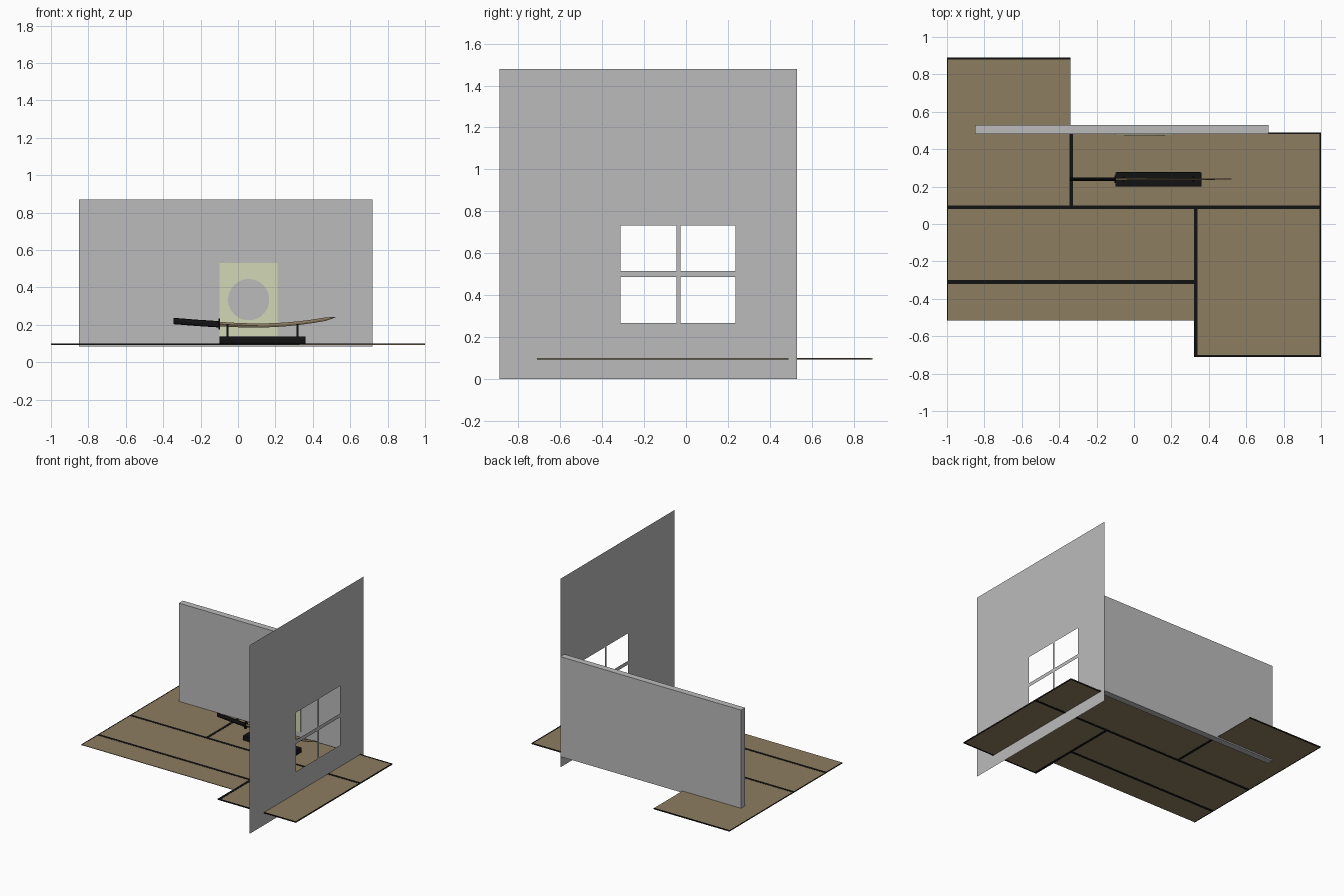
import bpy, bmesh, math
from mathutils import Vector

if "Cube" in bpy.data.objects:
    bpy.data.objects.remove(bpy.data.objects["Cube"])


def mat(name, rgb):
    m = bpy.data.materials.new(name)
    m.diffuse_color = (*rgb, 1)
    m.use_nodes = True
    m.node_tree.nodes["Principled BSDF"].inputs["Base Color"].default_value = m.diffuse_color
    return m


GREY = mat("wall grey", (0.50, 0.50, 0.50))
CREAM = mat("paper cream", (0.65, 0.69, 0.47))
STRAW = mat("straw brown", (0.27, 0.205, 0.12))
BLACK = mat("lacquer black", (0.006, 0.006, 0.006))


def finish(name, bm, material):
    me = bpy.data.meshes.new(name)
    bm.to_mesh(me)
    bm.free()
    me.materials.append(material)
    ob = bpy.data.objects.new(name, me)
    bpy.context.collection.objects.link(ob)
    return ob


def box(name, x0, x1, y0, y1, z0, z1, material, bevel=0):
    bm = bmesh.new()
    bmesh.ops.create_cube(bm, size=1)
    for v in bm.verts:
        v.co = Vector(((x0 + x1) / 2 + v.co.x * (x1 - x0),
                       (y0 + y1) / 2 + v.co.y * (y1 - y0),
                       (z0 + z1) / 2 + v.co.z * (z1 - z0)))
    ob = finish(name, bm, material)
    if bevel:
        b = ob.modifiers.new("bevel", 'BEVEL')
        b.width, b.segments = bevel, 2
    return ob


def loft(name, rings, material):
    """Closed skin through rings of equal length."""
    bm = bmesh.new()
    vs = [[bm.verts.new(p) for p in r] for r in rings]
    n = len(vs[0])
    for a, b in zip(vs, vs[1:]):
        for i in range(n):
            bm.faces.new((a[i], a[(i + 1) % n], b[(i + 1) % n], b[i]))
    bm.faces.new(vs[0])
    bm.faces.new(vs[-1])
    bmesh.ops.recalc_face_normals(bm, faces=bm.faces)
    return finish(name, bm, material)


# Floor mats
mats = [(-1, -0.34, 0.09, 0.89), (-0.34, 1, 0.09, 0.49), (-1, 0.33, -0.31, 0.09),
        (-1, 0.33, -0.515, -0.31), (0.33, 1, -0.71, 0.09)]
for i, m in enumerate(mats):
    box(f"floor_mat_{i + 1}", *m, 0.095, 0.099, STRAW)

# Black cloth borders of the mats
borders = [(-1, -0.34, 0.88, 0.89), (-0.345, -0.325, 0.09, 0.49), (-0.34, 1, 0.48, 0.49),
           (-1, 1, 0.08, 0.10), (-1, 0.33, -0.32, -0.30), (0.32, 0.34, -0.71, 0.09),
           (0.33, 1, -0.71, -0.70), (0.992, 1, -0.71, 0.49), (-1, -0.995, -0.515, 0.89)]
for i, b in enumerate(borders):
    box(f"mat_border_{i + 1}", *b, 0.0935, 0.1005, BLACK)

# Back wall
box("back_wall", -0.85, 0.72, 0.48, 0.53, 0.085, 0.87, GREY)

# Thin side wall with four open window panes
ys = [-0.89, -0.312, -0.045, -0.026, 0.236, 0.53]
zs = [0, 0.268, 0.487, 0.516, 0.732, 1.48]
bm = bmesh.new()
grid = [[bm.verts.new((0.721, y, z)) for z in zs] for y in ys]
for i in range(5):
    for j in range(5):
        if not (i in (1, 3) and j in (1, 3)):
            bm.faces.new((grid[i][j], grid[i + 1][j], grid[i + 1][j + 1], grid[i][j + 1]))
finish("side_wall", bm, GREY)

# Wall picture: cream paper with a grey disc
box("picture_paper", -0.10, 0.21, 0.476, 0.481, 0.14, 0.53, CREAM)
loft("picture_disc", [[(0.057 + 0.11 * math.cos(t * math.tau / 48), y,
                        0.335 + 0.11 * math.sin(t * math.tau / 48)) for t in range(48)]
                      for y in (0.4745, 0.477)], GREY)

# Sword stand
Y = 0.24
box("stand_base", -0.10, 0.362, Y - 0.04, Y + 0.037, 0.1, 0.139, BLACK, 0.006)
for n, x, top in (("left", -0.056, 0.194), ("right", 0.318, 0.196)):
    box(f"stand_post_{n}", x - 0.005, x + 0.005, Y - 0.012, Y + 0.012, 0.135, top, BLACK)
    for s in (-1, 1):
        box(f"stand_prong_{n}", x - 0.005, x + 0.005, Y + s * 0.01 - 0.003,
            Y + s * 0.01 + 0.003, 0.185, 0.205, BLACK)

# Curved blade: wedge section with the spine below and the edge on top
rings = []
for i in range(25):
    t = i / 24
    x = -0.1 + 0.62 * t
    zc = 0.197 + 0.25 * (x - 0.1) ** 2
    if x < 0.1:
        zc = 0.197 + 0.2 * (x - 0.1) ** 2
    h = 0.012 - 0.003 * t
    w = 0.006 - 0.003 * t
    if t > 0.93:
        h *= max(0.1, (1 - t) / 0.07)
    rings.append([(x, Y - w, zc), (x, Y - w * 0.6, zc + h), (x, Y + w * 0.6, zc + h),
                  (x, Y + w, zc), (x, Y, zc - h)])
loft("blade", rings, STRAW)

# Handle and oval guard
loft("handle", [[(x, Y + 0.009 * math.cos(a * math.tau / 12),
                  z + 0.017 * math.sin(a * math.tau / 12)) for a in range(12)]
                for x, z in ((-0.345, 0.221), (-0.22, 0.211), (-0.095, 0.203))], BLACK)
loft("guard", [[(x, Y + 0.02 * math.cos(a * math.tau / 20),
                 0.204 + 0.029 * math.sin(a * math.tau / 20)) for a in range(20)]
               for x in (-0.105, -0.095)], BLACK)
